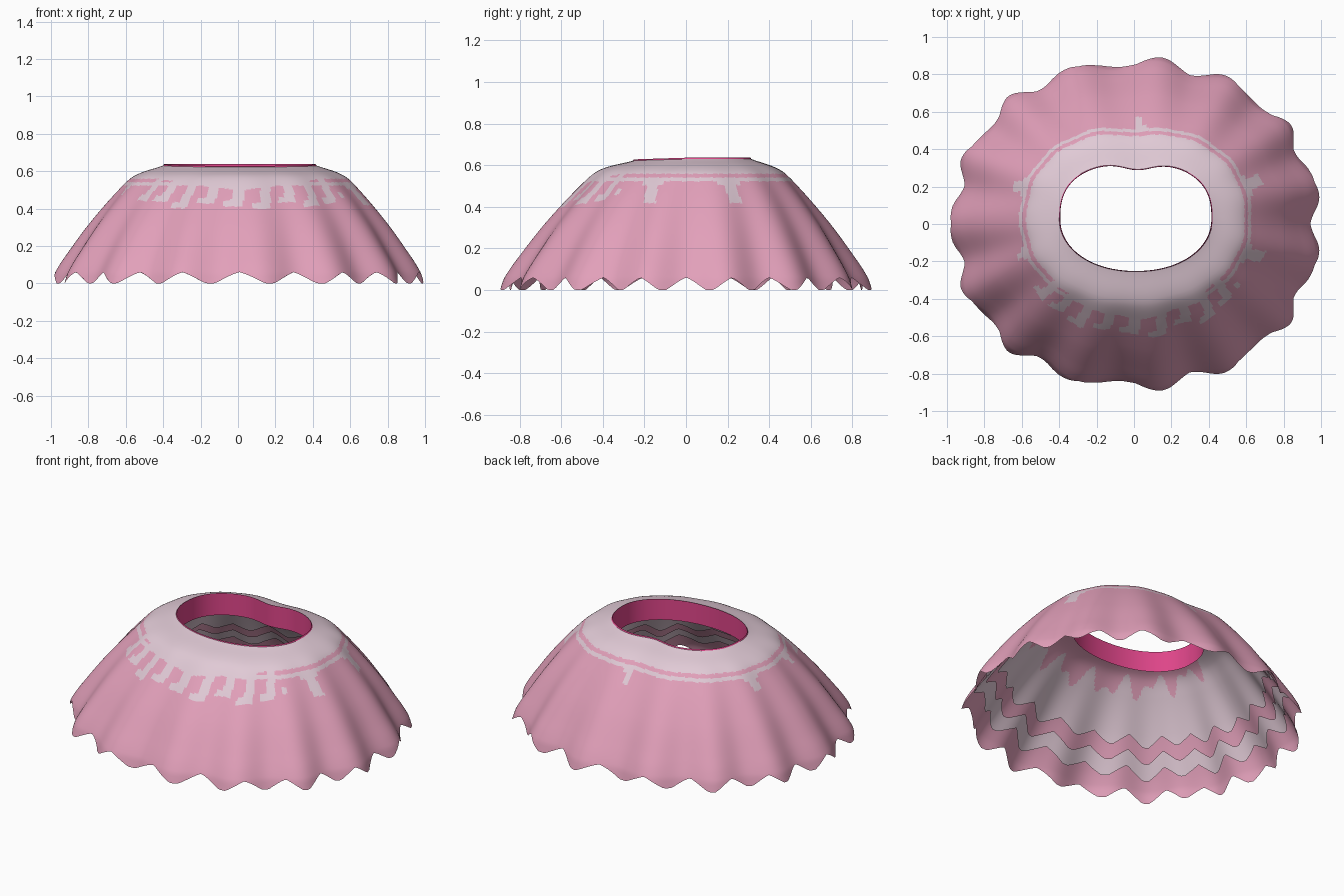
import bpy
import math

if "Cube" in bpy.data.objects:
    bpy.data.objects.remove(bpy.data.objects["Cube"])

COLS = 384          # sixteen columns for each hem tooth
TEETH, FOLDS = 24, 15
PROFILE = [(0, .63), (.27, .573), (.43, .485), (.66, .325), (.83, .185),
           (.965, .06), (1, 0)]


def material(name, rgb):
    m = bpy.data.materials.new(name)
    m.diffuse_color = (*rgb, 1)
    m.use_nodes = True
    m.node_tree.nodes["Principled BSDF"].inputs["Base Color"].default_value = m.diffuse_color
    return m


PINK = material("dusty pink", (.76, .35, .49))
PALE = material("pale lace", (.75, .59, .67))
MAGENTA = material("magenta", (.73, .06, .25))


def power(v, e):
    return math.copysign(abs(v) ** e, v)


def waist(a):
    """Kidney shaped waist outline with a dip at the back."""
    c, s = math.cos(a), math.sin(a)
    e = .78 if s > 0 else .95
    x = .01 + .41 * power(c, e)
    y = .03 + .285 * power(s, e)
    if s > 0:
        y += .012 * s - .035 * math.exp(-((x - .02) / .11) ** 2)
    return x, y


def slope(i):
    lo, hi = max(i - 1, 0), min(i + 1, len(PROFILE) - 1)
    return (PROFILE[hi][1] - PROFILE[lo][1]) / (PROFILE[hi][0] - PROFILE[lo][0])


def height(s):
    """Smooth curve through the profile points."""
    for i in range(len(PROFILE) - 1):
        (s0, z0), (s1, z1) = PROFILE[i], PROFILE[i + 1]
        if s <= s1:
            h = s1 - s0
            t = (s - s0) / h
            return (z0 * (1 + 2 * t) * (1 - t) ** 2 + z1 * t * t * (3 - 2 * t)
                    + h * (slope(i) * t * (1 - t) ** 2 - slope(i + 1) * t * t * (1 - t)))
    return 0


def cloth(a, s, inset=0):
    """Point on the flared cloth: s runs from waist (0) to hem (1)."""
    wx, wy = waist(a)
    fold = -.026 * math.cos(FOLDS * a) * min(1, s * 1.1) ** .8
    c, n = math.cos(a), math.sin(a)
    hx = .008 + .98 * power(c, .95) + fold * c
    hy = .873 * power(n, .95) + fold * n
    x, y = wx + (hx - wx) * s, wy + (hy - wy) * s
    dip = .008 * max(0, -n) * max(0, 1 - s * 4)
    k = 1 - inset
    return x * k, y * k, height(s) - dip - inset * .6


def front_angle(a):
    """Signed angle away from the front (-y)."""
    return (a + math.pi / 2 + math.pi) % (2 * math.pi) - math.pi


def notch(a):
    """1 at the top of a hem notch, 0 at the tip of a tooth."""
    d = front_angle(a)
    f = (TEETH * (d - .06 * math.sin(2 * d)) / (2 * math.pi)) % 1
    return max(0, (abs(2 * f - 1) - .15) / .85)


def ring_mesh(name, rows, point, paint, mats):
    verts = [point(2 * math.pi * i / COLS, j / rows)
             for j in range(rows + 1) for i in range(COLS)]
    faces, colours = [], []
    for j in range(rows):
        for i in range(COLS):
            n = (i + 1) % COLS
            faces.append((j * COLS + i, (j + 1) * COLS + i,
                          (j + 1) * COLS + n, j * COLS + n))
            colours.append(paint(2 * math.pi * (i + .5) / COLS, (j + .5) / rows))
    me = bpy.data.meshes.new(name)
    me.from_pydata(verts, [], faces)
    for m in mats:
        me.materials.append(m)
    me.polygons.foreach_set("material_index", colours)
    me.polygons.foreach_set("use_smooth", [True] * len(faces))
    ob = bpy.data.objects.new(name, me)
    bpy.context.collection.objects.link(ob)
    return ob


def lace(a, s):
    """Pale yoke, thin ring and hanging lace strips on the outer cloth."""
    d = front_angle(a)
    if s < .305 or .34 < s < .37:
        return 1
    if abs(d) < .95:                       # hooked strips along the front
        if s < .41 - .13 * abs(d) and abs(d) < .75:
            return 1
        n = round(d / .2 + (s - .4) * .9)
        end = .54 - .04 * (d / .85) ** 2 + .025 * math.sin(n * 2.3)
        u = d / .2 - n + (s - .4) * .9
        if abs(u) < .21 and s < end:
            return 1
        if -.48 < u < 0 and end - .045 < s < end:
            return 1
        return 0
    # side tabs, then a small one at the back
    for centre, half, end in ((1.24, .055, .53), (1.90, .055, .53),
                              (-1.24, .03, .45), (-1.88, .05, .48),
                              (3.12, .018, .48)):
        u = d - centre - (s - .4) * .2
        if abs(u) < half and .36 <= s < end:
            return 1
        if abs(u) < half * 2 and .36 <= s < .40:
            return 1
    return 0


def lining_paint(a, s):
    """Ragged pink area below the waist on the front of the lining."""
    d = front_angle(a)
    if abs(d) > 1.5:
        return 0
    edge = .38 + .06 * math.sin(d * 17) + .05 * math.sin(d * 31 + 1)
    return 1 if s < edge - .06 * d * d else 0


def skirt_layer(name, end, inset, start, rows, paint, mats, tooth=.065):
    def s_at(a, v):
        return start + (end - tooth * notch(a) - start) * v
    return ring_mesh(name, rows,
                     lambda a, v: cloth(a, s_at(a, v), inset),
                     lambda a, v: paint(a, s_at(a, v)), mats)


def plain(a, s):
    return 0


# outer cloth with lace pattern
skirt_layer("outer_skirt", 1, 0, 0, 100, lace, [PINK, PALE], .035)

# shorter petticoats nested inside
skirt_layer("lower_petticoat", .91, .014, .3, 20, plain, [PALE])
skirt_layer("middle_petticoat", .82, .028, .25, 20, plain, [PINK])
skirt_layer("lining", .73, .042, .06, 50, lining_paint, [PALE, PINK])


# upright waistband: inner wall and narrow top rim
def band_point(a, v):
    x, y = waist(a)
    k, z = ((1.004, .628), (.988, .637), (.985, .50))[round(v * 2)]
    dip = .009 * max(0, -math.sin(a)) if v < .9 else 0
    return x * k, y * k, z - dip


band = ring_mesh("waistband", 2, band_point, plain, [MAGENTA])
bpy.context.view_layer.objects.active = band
band.select_set(True)
bpy.ops.object.shade_smooth_by_angle(angle=math.radians(35))
